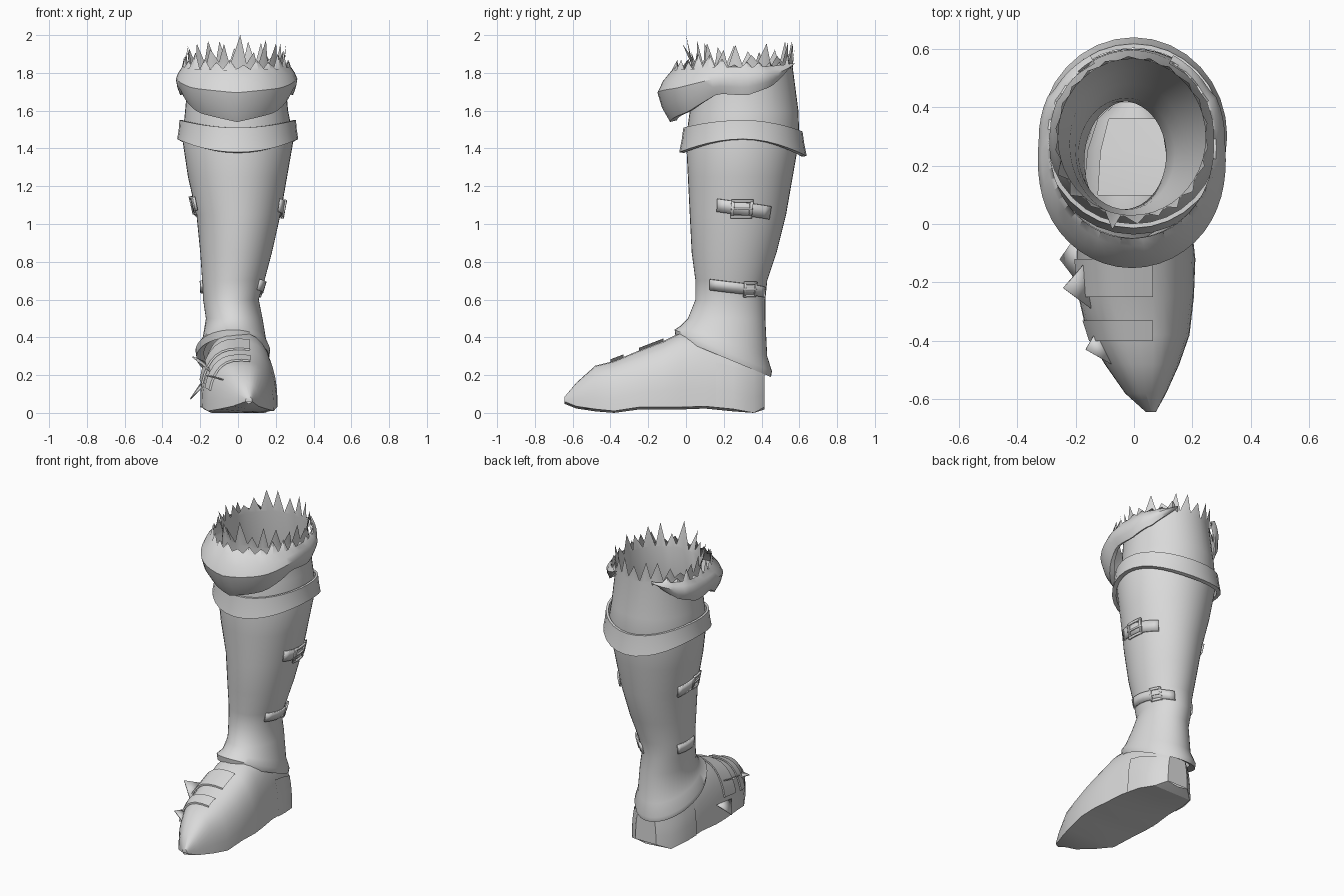
import bpy, bmesh, math, random
from math import sin, cos, radians, pi

random.seed(4)
if "Cube" in bpy.data.objects:
    bpy.data.objects.remove(bpy.data.objects["Cube"])

grey = bpy.data.materials.new("plain_grey")
grey.use_nodes = True
grey.diffuse_color = (0.7, 0.7, 0.7, 1)
grey.node_tree.nodes["Principled BSDF"].inputs["Base Color"].default_value = (0.7, 0.7, 0.7, 1)


def finish(name, bm, thick=0, angle=40):
    """Turn a bmesh into a shaded object, with optional outward thickness."""
    mesh = bpy.data.meshes.new(name)
    bm.to_mesh(mesh)
    bm.free()
    mesh.materials.append(grey)
    obj = bpy.data.objects.new(name, mesh)
    bpy.context.collection.objects.link(obj)
    if thick:
        mod = obj.modifiers.new("thickness", "SOLIDIFY")
        mod.thickness = thick
        mod.offset = 1
    bpy.ops.object.select_all(action="DESELECT")
    obj.select_set(True)
    bpy.context.view_layer.objects.active = obj
    bpy.ops.object.shade_smooth_by_angle(angle=radians(angle))


def loft(rows, closed=True, skip=None):
    """Skin a grid of points, row by row."""
    bm = bmesh.new()
    grid = [[bm.verts.new(p) for p in row] for row in rows]
    n = len(grid[0])
    for i in range(len(grid) - 1):
        for j in range(n if closed else n - 1):
            if skip and skip(i, j):
                continue
            k = (j + 1) % n
            bm.faces.new((grid[i][j], grid[i][k], grid[i + 1][k], grid[i + 1][j]))
    return bm, grid


def interp(x, pts):
    for (a, u), (b, v) in zip(pts, pts[1:]):
        if x <= b:
            return u + (v - u) * max(0, (x - a) / (b - a))
    return pts[-1][1]


def sample(table, x):
    """Interpolate every column of a table at x."""
    return [interp(x, [(r[0], r[k]) for r in table]) for k in range(1, 5)]


# Leg sections: height, then x and y extents
LEG = [(0.5, -0.17, 0.13, 0.01, 0.42), (0.6, -0.185, 0.11, 0.05, 0.42),
       (0.7, -0.19, 0.14, 0.05, 0.43), (0.85, -0.2, 0.18, 0.03, 0.48),
       (1.05, -0.22, 0.225, 0.02, 0.53), (1.25, -0.265, 0.26, 0.01, 0.565),
       (1.45, -0.295, 0.295, 0.0, 0.6), (1.6, -0.28, 0.265, 0.02, 0.595),
       (1.83, -0.26, 0.245, 0.03, 0.565)]


def leg(t, z, off=0.0):
    """Point on the leg surface at angle t and height z, pushed out by off."""
    x0, x1, y0, y1 = sample(LEG, z)
    return ((x0 + x1) / 2 + ((x1 - x0) / 2 + off) * cos(t),
            (y0 + y1) / 2 + ((y1 - y0) / 2 + off) * sin(t), z)


def tilted(zf, zb, x0, x1, y0, y1, n):
    """Elliptical ring sloping from the front height to the back height."""
    ring = []
    for j in range(n):
        t = 2 * pi * j / n
        f = (1 + sin(t)) / 2
        ring.append(((x0 + x1) / 2 + (x1 - x0) / 2 * cos(t), y0 + (y1 - y0) * f, zf + (zb - zf) * f))
    return ring


# Leg shaft with flared hem and ragged top edge
N = 44
rows = [tilted(0.42, 0.21, -0.18, 0.14, -0.02, 0.42, N),
        tilted(0.4, 0.19, -0.22, 0.165, -0.055, 0.45, N),
        tilted(0.44, 0.22, -0.225, 0.17, -0.06, 0.455, N),
        tilted(0.46, 0.3, -0.19, 0.15, -0.03, 0.43, N)]
for r in LEG:
    rows.append([leg(2 * pi * j / N, r[0]) for j in range(N)])
top = []
for j in range(N):
    t = 2 * pi * (j + 0.5 * random.random()) / N
    if j % 2:
        front = max(0, -sin(t))
        top.append(leg(t, random.uniform(1.88, 1.98), 0.01 + 0.05 * front * random.random()))
    else:
        top.append(leg(t, random.uniform(1.83, 1.86)))
x, y, z = top[33]
top[33] = (x, y, 2.0)
rows.append(top)
bm, _ = loft(rows)
finish("leg_shaft", bm, angle=50)

# Band below the knee, dipping at front and back
rows = []
for up, off in ((0, 0.003), (0, 0.018), (0.5, 0.022), (1, 0.03), (1.03, 0.005)):
    row = []
    for j in range(32):
        t = 2 * pi * j / 32
        drop = sin(t) ** 2
        hi = 1.55 - (0.04 if sin(t) < 0 else 0.06) * drop
        lo = 1.45 - (0.07 if sin(t) < 0 else 0.09) * drop
        x, y, z = leg(t, 1.48, off + 0.01 * up * drop)
        row.append((x, y, hi + (lo - hi) * up))
    rows.append(row)
rows.append(rows[0])
bm, _ = loft(rows)
finish("knee_band", bm, angle=35)

# Folded cuff around the front, with a ragged upper edge and wavy lower edge
LOWER = [(0, 1.54), (35, 1.59), (66, 1.69), (93, 1.68), (120, 1.73), (140, 1.8), (152, 1.85)]
rows = []
for f, push in ((0, 0.45), (0.12, 0.6), (0.3, 0.85), (0.5, 1), (0.75, 0.85), (1, 0.55), (0.97, 0.35)):
    row = []
    for j in range(49):
        d = -152 + 304 * j / 48
        t = radians(d - 90)
        low = interp(abs(d), LOWER)
        high = 1.85
        side = 0.06 if abs(d) < 115 else 0.05
        swell = side + 0.115 * max(0, cos(radians(d))) ** 1.5
        if f == 0:
            high += random.uniform(-0.01, 0.06) if j % 2 else -0.03
        row.append(leg(t, high + (low - high) * f, swell * push))
    rows.append(row)
bm, _ = loft(rows, closed=False)
finish("folded_cuff", bm, angle=40)

# Foot sections: depth, x extents, top and bottom heights
FOOT = [(-0.643, 0.04, 0.075, 0.085, 0.06), (-0.58, -0.03, 0.11, 0.16, 0.035),
        (-0.48, -0.1, 0.155, 0.25, 0.02), (-0.38, -0.16, 0.19, 0.275, 0.01),
        (-0.25, -0.19, 0.205, 0.33, 0.03), (-0.12, -0.2, 0.21, 0.38, 0.03),
        (-0.03, -0.2, 0.2, 0.425, 0.03), (0.1, -0.19, 0.185, 0.43, 0.035),
        (0.25, -0.175, 0.17, 0.39, 0.02), (0.36, -0.135, 0.14, 0.34, 0.0),
        (0.415, -0.07, 0.08, 0.28, 0.03)]
A = 16


def foot(y, a, grow=0.0):
    """Point on the foot at depth y and angle a across the instep."""
    x0, x1, top, low = sample(FOOT, y)
    c, s = cos(a), max(0, sin(a))
    return ((x0 + x1) / 2 + math.copysign(abs(c) ** 0.75, c) * ((x1 - x0) / 2 + grow),
            y, low + (top + grow - low) * s ** 0.85)


def arch(y, grow=0.0):
    return [foot(y, pi * j / A, grow) for j in range(A + 1)]


bm, grid = loft([arch(s[0]) for s in FOOT], closed=False,
                skip=lambda i, j: 7 <= i < 9 and 5 <= j < A - 5)
bm.faces.new(grid[0])
bm.faces.new(grid[-1])
for v in [v for v in bm.verts if not v.link_faces]:
    bm.verts.remove(v)
bmesh.ops.recalc_face_normals(bm, faces=bm.faces)
finish("foot_upper", bm, angle=40)

# Sole with a low ridge along the middle
rows = []
for y, x0, x1, top, low in FOOT:
    rows.append([(x0, y, low), ((x0 + x1) / 2, y, max(0, low - 0.012)), (x1, y, low)])
bm, _ = loft(rows, closed=False)
finish("sole", bm, angle=30)

# Heel counter panel laid over the rear of the foot
bm, _ = loft([arch(y, 0.006) for y in (0.16, 0.25, 0.36, 0.415)], closed=False,
             skip=lambda i, j: 3 <= j < A - 3)
finish("heel_counter", bm)

# Overlapping leather layers across the lacing side of the instep
for y0, y1 in ((-0.25, -0.12), (-0.4, -0.33)):
    bm, _ = loft([[foot(y, radians(a), g) for a in range(80, 161, 10)]
                  for y, g in ((y0, 0.004), (y0, 0.014), (y1, 0.014), (y1, 0.004))], closed=False)
    finish("instep_layer", bm)


def patch(name, a0, a1, z0, z1, half, off, thick=0.01):
    """Plate wrapped on the leg between two angles, sloping z0 to z1."""
    rows = []
    for k in (-1, 1):
        rows.append([leg(radians(a0 + (a1 - a0) * i / 8), z0 + (z1 - z0) * i / 8 + k * half, off)
                     for i in range(9)])
    bm, _ = loft(rows, closed=False)
    finish(name, bm, thick, 30)


def buckle(name, a0, a1, z, half, off):
    """Rectangular frame with a centre pin."""
    bar = 0.15 * (a1 - a0)
    patch(name + "_rear_bar", a1 - bar, a1, z, z, half, off)
    patch(name + "_front_bar", a0, a0 + bar, z, z, half, off)
    for k in (-1, 1):
        patch(name + "_rail", a0, a1, z + k * half, z + k * half, 0.007, off)
    patch(name + "_pin", a0, a1, z, z, 0.005, off)


# Straps and buckles on both sides
patch("upper_strap_left", -25, 40, 1.1, 1.06, 0.034, 0.004)
buckle("upper_buckle_left", -8, 16, 1.08, 0.042, 0.012)
patch("upper_strap_right", 155, 202, 1.07, 1.11, 0.035, 0.004)
buckle("upper_buckle_right", 180, 198, 1.1, 0.04, 0.01)
patch("lower_strap_left", -35, 68, 0.68, 0.64, 0.028, 0.003)
buckle("lower_buckle_left", 20, 42, 0.655, 0.033, 0.008)
patch("lower_strap_right", 150, 195, 0.66, 0.67, 0.03, 0.003)


def tab(name, y0, y1, a, tip):
    """Pointed leather tab rooted on the lacing side of the foot."""
    bm = bmesh.new()
    root = [foot(y0, radians(a)), foot(y1, radians(a))]
    bm.faces.new([bm.verts.new(p) for p in root + [tip]])
    finish(name, bm, 0.006)


# Loose tabs along the lacing side
tab("instep_tab", -0.13, -0.29, 140, (-0.24, -0.22, 0.3))
tab("toe_tab", -0.37, -0.48, 140, (-0.165, -0.43, 0.2))
tab("side_tab", -0.2, -0.04, 165, (-0.25, -0.12, 0.07))
